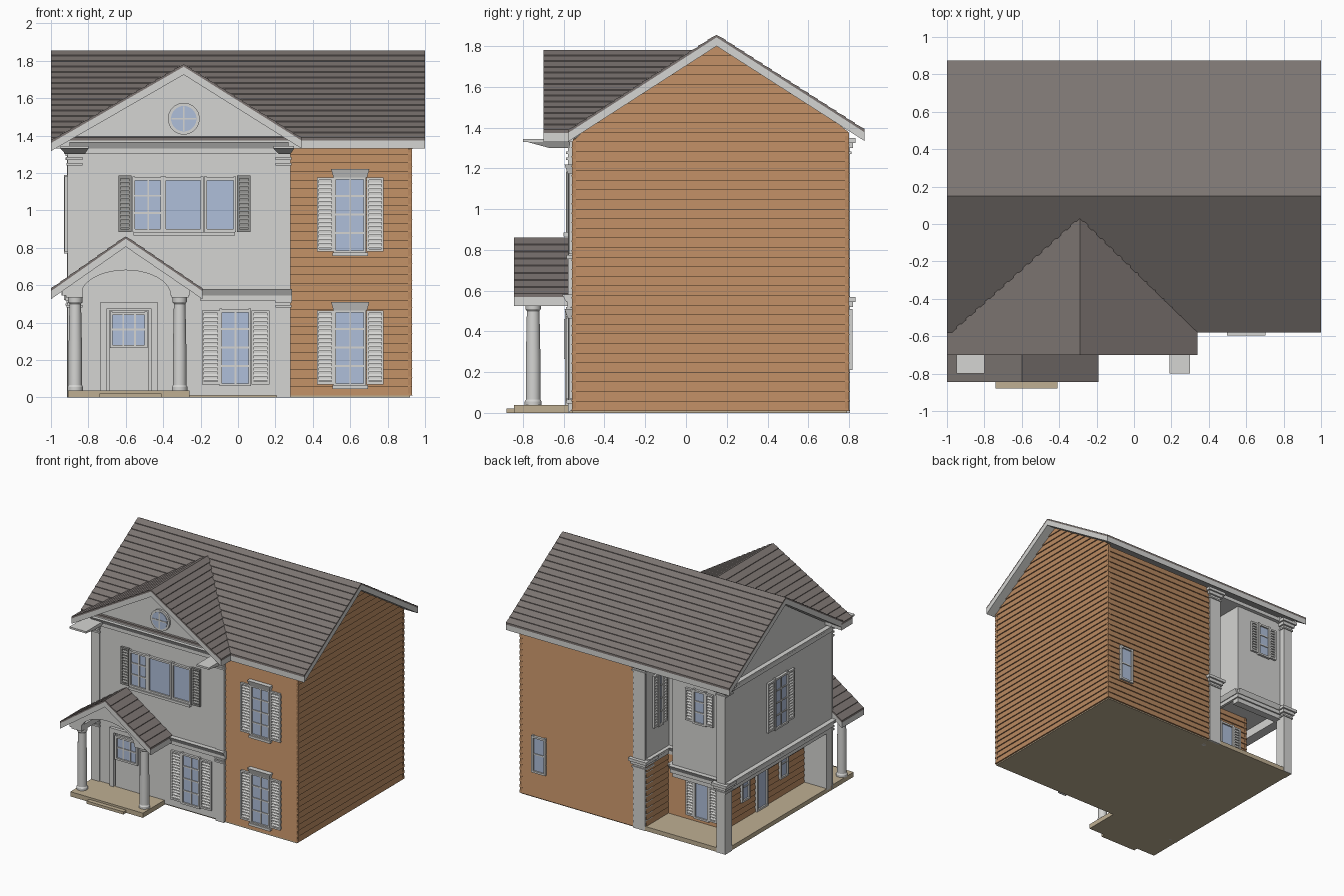
import bpy, bmesh, math

if "Cube" in bpy.data.objects:
    bpy.data.objects.remove(bpy.data.objects["Cube"])

def material(name, r, g, b):
    m = bpy.data.materials.new(name)
    m.diffuse_color = (r, g, b, 1)
    m.use_nodes = True
    m.node_tree.nodes["Principled BSDF"].inputs["Base Color"].default_value = m.diffuse_color
    return m

WHITE = material("white trim", .66, .66, .645)
BROWN = material("brown siding", .48, .25, .118)
ROOF = material("roof shingle", .20, .175, .165)
GLASS = material("pale blue glass", .43, .52, .70)
STONE = material("tan stone", .52, .43, .29)
GREY = material("grey shutter", .30, .30, .29)

def mesh(name, verts, faces, mat):
    bm = bmesh.new()
    vs = [bm.verts.new(v) for v in verts]
    for f in faces:
        bm.faces.new([vs[i] for i in f])
    bmesh.ops.recalc_face_normals(bm, faces=bm.faces)
    me = bpy.data.meshes.new(name)
    bm.to_mesh(me)
    bm.free()
    me.materials.append(mat)
    ob = bpy.data.objects.new(name, me)
    bpy.context.collection.objects.link(ob)
    return ob

HEX = [(0, 1, 3, 2), (4, 5, 7, 6), (0, 1, 5, 4), (2, 3, 7, 6), (0, 2, 6, 4), (1, 3, 7, 5)]

def solids(name, items, mat):
    """Join many eight-cornered blocks into one object."""
    verts, faces = [], []
    for pts in items:
        n = len(verts)
        verts += pts
        faces += [[n + i for i in f] for f in HEX]
    return mesh(name, verts, faces, mat)

def box(x0, x1, y0, y1, z0, z1):
    return [(x, y, z) for z in (z0, z1) for y in (y0, y1) for x in (x0, x1)]

# A wall is (normal axis, plane, outward sign); blocks on it use u along, d outward
def slab(w, u0, u1, z0, z1, d0, d1, top=None, dtop=None):
    axis, plane, s = w
    out = []
    for z, us, dd in ((z0, (u0, u1), d1), (z1, top or (u0, u1), d1 if dtop is None else dtop)):
        for d in (d0, dd):
            for u in us:
                p = plane + s * d
                out.append((u, p, z) if axis == 'y' else (p, u, z))
    return out

def prism(name, pts, b0, b1, axis, mat):
    """Extrude a profile of (a, z) along an axis; b1 may vary per point."""
    n = len(pts)
    ends = b1 if isinstance(b1, list) else [b1] * n
    put = lambda a, b, z: (a, b, z) if axis == 'y' else (b, a, z)
    verts = [put(a, b0, z) for a, z in pts] + [put(a, e, z) for (a, z), e in zip(pts, ends)]
    faces = [range(n), range(n, 2 * n)] + [(i, (i + 1) % n, n + (i + 1) % n, n + i) for i in range(n)]
    return mesh(name, verts, faces, mat)

def roof(name, e0, r, e1, b0, back, axis, n):
    """Stepped shingle layer over a white roof board."""
    def side(e, be):
        out = []
        for i in range(n):
            for t, lift in ((i / n, .005), ((i + 1) / n, 0)):
                out.append((e[0] + (r[0] - e[0]) * t, e[1] + (r[1] - e[1]) * t + lift, be + (back[1] - be) * t))
        return out
    top = side(e0, back[0]) + side(e1, back[2])[::-1][1:]
    low = list(zip((e0, r, e1), back))
    line = lambda dz: [(p[0], p[1] - dz, b) for p, b in low]
    for label, poly, mat in (("shingles", top + line(.012)[::-1], ROOF),
                             ("boards", line(.012) + line(.055)[::-1], WHITE)):
        prism(name + "_" + label, [(a, z) for a, z, b in poly], b0, [b for a, z, b in poly], axis, mat)

def siding(name, w, span, z0, z1, step=.0465):
    n = round((z1 - z0) / step)
    h = (z1 - z0) / n
    rows = []
    for i in range(n):
        a, b = z0 + i * h, z0 + (i + 1) * h
        rows.append(slab(w, *span(a), a, b, -.01, .012, span(b), .003))
    solids(name, rows, BROWN)

def shutter(name, w, u0, u1, z0, z1, mat):
    s = [slab(w, u0, u1, z0, z1, 0, .006)]
    s += [slab(w, a, a + .012, z0, z1, 0, .018) for a in (u0, u1 - .012)]
    s += [slab(w, u0, u1, a, a + .014, 0, .018) for a in (z0, z1 - .014)]
    n = int((z1 - z0 - .03) / .022)
    for i in range(n):
        z = z0 + .02 + i * (z1 - z0 - .035) / n
        s.append(slab(w, u0 + .01, u1 - .01, z, z + .012, 0, .016, None, .008))
    solids(name, s, mat)

def window(name, w, u0, u1, z0, z1, cols, rows, sw=0, hood=False, mat=WHITE):
    solids(name + "_glass", [slab(w, u0, u1, z0, z1, 0, .008)], GLASS)
    t = .01
    f = [slab(w, a - t, a + t / 2, z0 - t, z1 + t, 0, .02) for a in (u0, u1)]
    f += [slab(w, u0, u1, a - t, a + t / 2, 0, .02) for a in (z0, z1)]
    for i in range(1, cols):
        u = u0 + (u1 - u0) * i / cols
        f.append(slab(w, u - .005, u + .005, z0, z1, 0, .014))
    for i in range(1, rows):
        z = z0 + (z1 - z0) * i / rows
        f.append(slab(w, u0, u1, z - .005, z + .005, 0, .014))
    if hood:
        f.append(slab(w, u0 - .01, u1 + .01, z1, z1 + .045, 0, .025, (u0 - .022, u1 + .022), .04))
        f.append(slab(w, u0 - .015, u1 + .015, z0 - .025, z0 - .005, 0, .03))
    solids(name + "_frame", f, WHITE)
    if sw:
        shutter(name + "_shutter_a", w, u0 - sw - .008, u0 - .008, z0, z1, mat)
        shutter(name + "_shutter_b", w, u1 + .008, u1 + sw + .008, z0, z1, mat)

def cornice(name, w, u0, u1, z=.515):
    solids(name, [slab(w, u0, u1, z, z + .03, -.01, .012), slab(w, u0, u1, z + .03, z + .065, -.01, .018, None, .038)], WHITE)

def lathe(name, prof, x, y, z=0, n=24):
    verts = [(x + r * math.cos(i * math.tau / n), y + r * math.sin(i * math.tau / n), h) for r, h in prof for i in range(n)]
    m = len(prof)
    faces = [(k * n + i, k * n + (i + 1) % n, (k + 1) * n + (i + 1) % n, (k + 1) * n + i) for k in range(m - 1) for i in range(n)]
    ob = mesh(name, verts, faces + [range(n), range((m - 1) * n, m * n)], WHITE)
    bpy.context.view_layer.objects.active = ob
    ob.select_set(True)
    bpy.ops.object.shade_smooth_by_angle()
    ob.select_set(False)

FRONT, BRICK = ('y', -.57, -1), ('y', -.55, -1)
RIGHT, BACK = ('x', .92, 1), ('y', .79, 1)
LEFT, LEFT_PORCH = ('x', -.91, -1), ('x', -.70, -1)
BACK_PORCH, BACK_ROOM, NOTCH = ('y', .50, 1), ('y', .76, 1), ('x', -.19, -1)

# Solid house volumes
solids("foundation", [box(-.91, .92, -.56, .79, 0, .02)], STONE)
solids("porch_floor", [box(-.91, -.19, -.5, .8, 0, .035)], STONE)
solids("main_core", [box(-.19, .92, -.55, .79, .01, 1.34), box(-.70, -.19, -.5, .5, .01, .55)], BROWN)
solids("upper_room", [box(-.91, -.19, -.56, .5, .55, 1.34), box(-.91, -.41, .5, .76, .55, 1.34)], WHITE)
solids("front_wall", [box(-.91, .28, -.57, -.5, .01, 1.36)], WHITE)
solids("recess_upper_wall", [slab(NOTCH, .5, .79, .55, 1.34, 0, .008)], WHITE)
attic = [(-.555, 1.33), (.79, 1.33), (.79, 1.36), (.15, 1.80), (-.555, 1.34)]
prism("attic_left", attic, -.91, -.15, 'x', WHITE)
prism("attic_right", attic, -.15, .92, 'x', BROWN)
prism("front_gable_wall", [(-.91, 1.33), (.28, 1.33), (.28, 1.37), (-.29, 1.735), (-.91, 1.37)], -.57, -.4, 'y', WHITE)

# Clapboards
siding("front_siding", BRICK, lambda z: (.28, .93), .01, 1.345)
def gable(z):
    k = max(.002, (1.81 - z) / .655)
    return max(-.56, .15 - k), min(.80, .15 + k)
siding("right_siding", RIGHT, gable, .01, 1.80)
siding("back_siding", BACK, lambda z: (-.1, .93), .01, 1.36)
siding("left_porch_siding", LEFT_PORCH, lambda z: (-.5, .51), .035, .55)
siding("back_porch_siding", BACK_PORCH, lambda z: (-.71, -.19), .035, .55)
siding("recess_siding", NOTCH, lambda z: (.5, .79), .035, .52)

# Roofs
roof("main_roof", (-.58, 1.385), (.15, 1.855), (.875, 1.39), -1, (1, 1, 1), 'x', 16)
roof("front_gable_roof", (-1, 1.372), (-.29, 1.78), (.34, 1.385), -.70, (-.56, .07, -.55), 'y', 14)
roof("entry_roof", (-1, .58), (-.6, .86), (-.19, .58), -.845, (-.565,) * 3, 'y', 8)

# Front gable trim: cornice line and deep returns
cornice("gable_cornice", FRONT, -.90, .27, 1.30)
solids("cornice_returns", [s for a, b in ((-.95, -.80), (.19, .30)) for s in (
    slab(FRONT, a + .03, b - .02, 1.30, 1.33, 0, .10, (a, b), .21),
    slab(FRONT, a, b, 1.33, 1.345, 0, .23))], WHITE)
cornice("left_gable_cornice", LEFT, -.56, .80, 1.29)
cornice("front_band", FRONT, -.2, .29)
cornice("left_band", LEFT, -.57, .80)
cornice("back_room_band", BACK_ROOM, -.92, -.40)
cornice("recess_band", NOTCH, .5, .79)
cornice("recess_back_band", BACK_PORCH, -.41, -.19)
cornice("room_side_band", ('x', -.41, 1), .5, .77)
solids("porch_beams", [box(-.91, -.83, -.5, .76, .48, .55), box(-.91, -.41, .70, .76, .48, .55)], WHITE)

# Pilasters and corner posts with two capitals
def post(name, x0, x1, y0, y1):
    s = [box(x0, x1, y0, y1, 0, 1.345)]
    for z in (.49, 1.27):
        s.append(box(x0 - .008, x1 + .008, y0 - .008, y1 + .008, z, z + .012))
        s.append(box(x0 - .015, x1 + .015, y0 - .015, y1 + .015, z + .03, z + .055))
        s.append(box(x0 - .028, x1 + .028, y0 - .028, y1 + .028, z + .055, z + .078))
    solids(name, s, WHITE)
post("back_corner_post", -.915, -.835, .72, .805)
post("back_middle_post", -.195, -.09, .70, .805)
solids("front_pilasters", [slab(FRONT, a, a + .075, 0, 1.34, 0, .008) for a in (-.912, .205)] +
       [slab(FRONT, a - .005, a + .08, z, z + .014, 0, .018) for a in (-.912, .205) for z in (.48, .505, 1.24, 1.27)], WHITE)

# Entry porch
solids("entry_floor", [box(-.91, -.26, -.845, -.55, 0, .038)], STONE)
solids("entry_step", [box(-.74, -.41, -.88, -.84, 0, .022)], STONE)
arch = [(-.6 - .24 * math.cos(i * math.pi / 20), .545 + .135 * math.sin(i * math.pi / 20)) for i in range(21)]
prism("entry_arch", [(-.94, .545)] + arch + [(-.26, .545), (-.26, .58), (-.6, .815), (-.94, .58)], -.815, -.78, 'y', WHITE)
solids("entry_beams", [box(a, a + .09, -.815, -.56, .535, .58) for a in (-.92, -.355)], WHITE)
for tag, x in (("left", -.87), ("right", -.312)):
    lathe("entry_column_" + tag, [(.042, .035), (.042, .055), (.036, .065), (.036, .25), (.031, .50),
                                  (.038, .51), (.040, .54)], x, -.75)

# Entry door
solids("door_frame", [slab(FRONT, *q, 0, .025) for q in ((-.735, -.70, .03, .51), (-.465, -.43, .03, .51), (-.70, -.465, .475, .51))], WHITE)
solids("door_panel", [slab(FRONT, -.69, -.475, .035, .465, 0, .01)], WHITE)
window("door_window", ('y', -.578, -1), -.675, -.49, .275, .45, 3, 2)

# Front windows
window("front_lower_window", FRONT, -.09, .065, .07, .465, 2, 4, .095)
for tag, z in (("lower", .07), ("upper", .78)):
    window("brown_wall_%s_window" % tag, ('y', -.556, -1), .52, .68, z, z + .395, 2, 4, .09, True)
window("triple_window_left", FRONT, -.555, -.405, .895, 1.17, 2, 3)
window("triple_window_middle", FRONT, -.39, -.19, .895, 1.17, 1, 1)
window("triple_window_right", FRONT, -.172, -.015, .895, 1.17, 1, 1)
shutter("triple_shutter_left", FRONT, -.64, -.57, .885, 1.185, GREY)
shutter("triple_shutter_right", FRONT, -.005, .068, .885, 1.185, GREY)
solids("triple_sill", [slab(FRONT, -.56, -.015, .865, .885, 0, .03)], WHITE)

# Round attic window
circle = lambda r, n=32: [(-.29 + r * math.cos(i * math.tau / n), 1.49 + r * math.sin(i * math.tau / n)) for i in range(n)]
prism("round_rim", circle(.085), -.585, -.56, 'y', WHITE)
prism("round_glass", circle(.068), -.589, -.58, 'y', GLASS)
solids("round_bars", [slab(FRONT, -.295, -.285, 1.425, 1.555, .01, .023), slab(FRONT, -.355, -.225, 1.485, 1.495, .01, .023)], WHITE)

# Side, back and porch openings
window("left_upper_window", LEFT, .02, .18, .78, 1.18, 2, 4, .08)
window("back_room_window", BACK_ROOM, -.71, -.61, .98, 1.24, 1, 3, .065)
window("recess_window", ('x', -.198, -1), .60, .65, .80, 1.22, 1, 4, .055)
window("back_small_window", ('y', .796, 1), .70, .81, .22, .50, 1, 2)
window("back_porch_window", ('y', .506, 1), -.56, -.44, .07, .42, 1, 1, .07)
window("porch_door", ('x', -.706, -1), -.01, .12, .045, .43, 1, 1)
window("porch_window_a", ('x', -.706, -1), .22, .31, .19, .40, 1, 2)
window("porch_window_b", ('x', -.706, -1), -.27, -.18, .19, .40, 1, 2)
